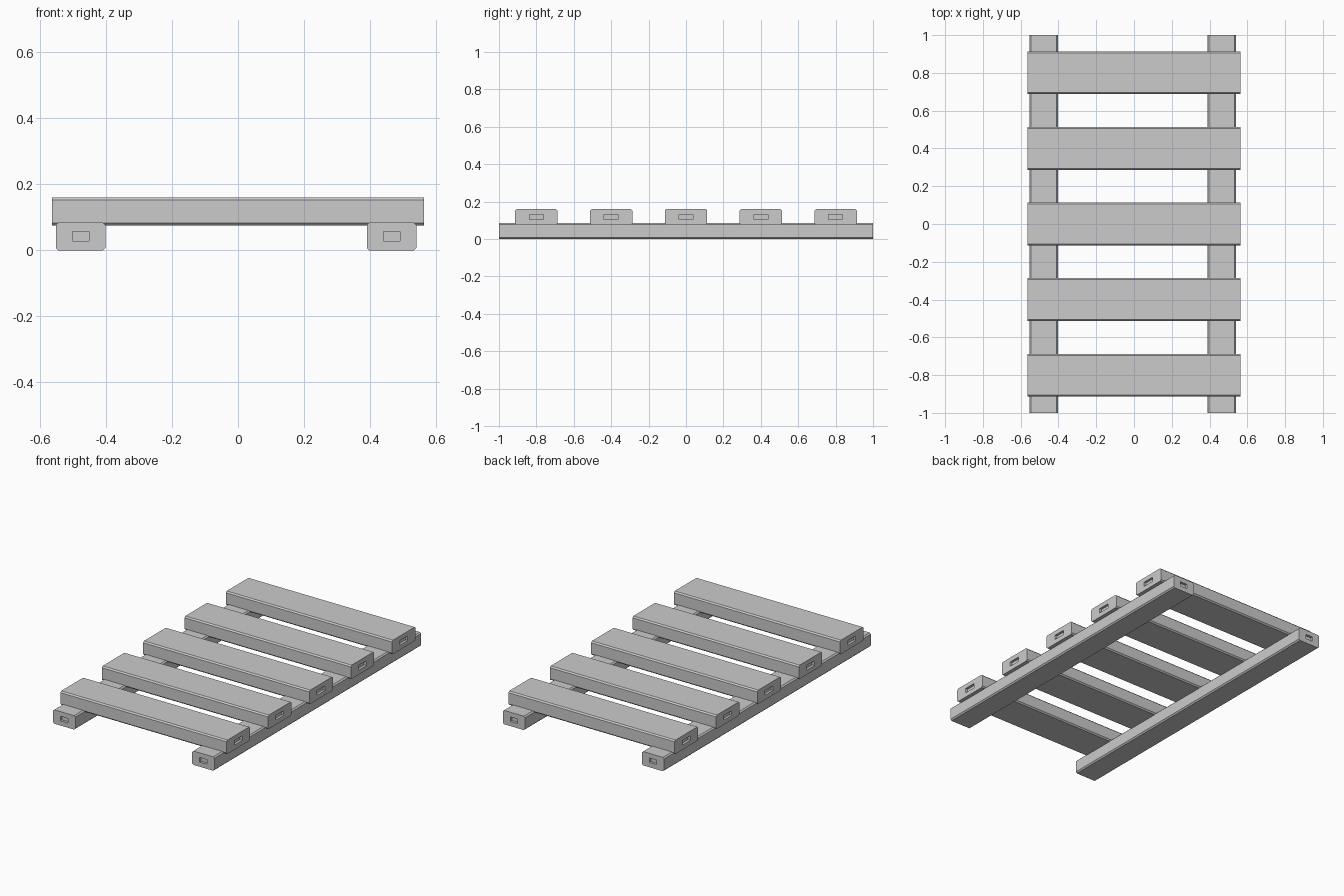
import bpy
import bmesh
from mathutils import Vector, Matrix

cube = bpy.data.objects.get("Cube")
if cube:
    bpy.data.objects.remove(cube)

grey = bpy.data.materials.new("plain grey")
grey.use_nodes = True
colour = (0.6, 0.6, 0.6, 1)
grey.diffuse_color = colour
grey.node_tree.nodes["Principled BSDF"].inputs["Base Color"].default_value = colour


def plank(name, size, centre, axis, recess=0.015, bevel=0.008):
    """Beam along an axis, with chamfered long edges and a slot in each end."""
    bm = bmesh.new()
    bmesh.ops.create_cube(bm, size=1, matrix=Matrix.Diagonal((*size, 1)))
    bm.normal_update()
    long_edges = [e for e in bm.edges
                  if abs(e.verts[0].co[axis] - e.verts[1].co[axis]) > 0.5]
    ends = [f for f in bm.faces if abs(f.normal[axis]) > 0.9]

    # Slot: a smaller rectangle in each end, pushed inwards
    for face in ends:
        inward = -face.normal.copy()
        bmesh.ops.inset_individual(bm, faces=[face], thickness=0.005)
        middle = face.calc_center_median()
        for v in face.verts:
            out = v.co - middle
            for i in range(3):
                if i != axis:
                    v.co[i] = middle[i] + (size[i] / 6) * (1 if out[i] > 0 else -1)
        floor = bmesh.ops.extrude_discrete_faces(bm, faces=[face])["faces"][0]
        bmesh.ops.translate(bm, verts=floor.verts, vec=inward * recess)

    bmesh.ops.bevel(bm, geom=long_edges, offset=bevel, segments=1,
                    affect='EDGES', clamp_overlap=True)
    bmesh.ops.recalc_face_normals(bm, faces=bm.faces)
    mesh = bpy.data.meshes.new(name)
    bm.to_mesh(mesh)
    bm.free()
    mesh.materials.append(grey)
    obj = bpy.data.objects.new(name, mesh)
    obj.location = Vector(centre)
    bpy.context.collection.objects.link(obj)


# Two rails running front to back
for side, x in (("right", -0.477), ("left", 0.465)):
    plank(f"rail_{side}", (0.15, 2, 0.085), (x, 0, 0.0425), axis=1)

# Five slats laid across the rails
for i in range(5):
    plank(f"slat_{i + 1}", (1.126, 0.226, 0.085),
          (0, (i - 2) * 0.4, 0.1175), axis=0)
